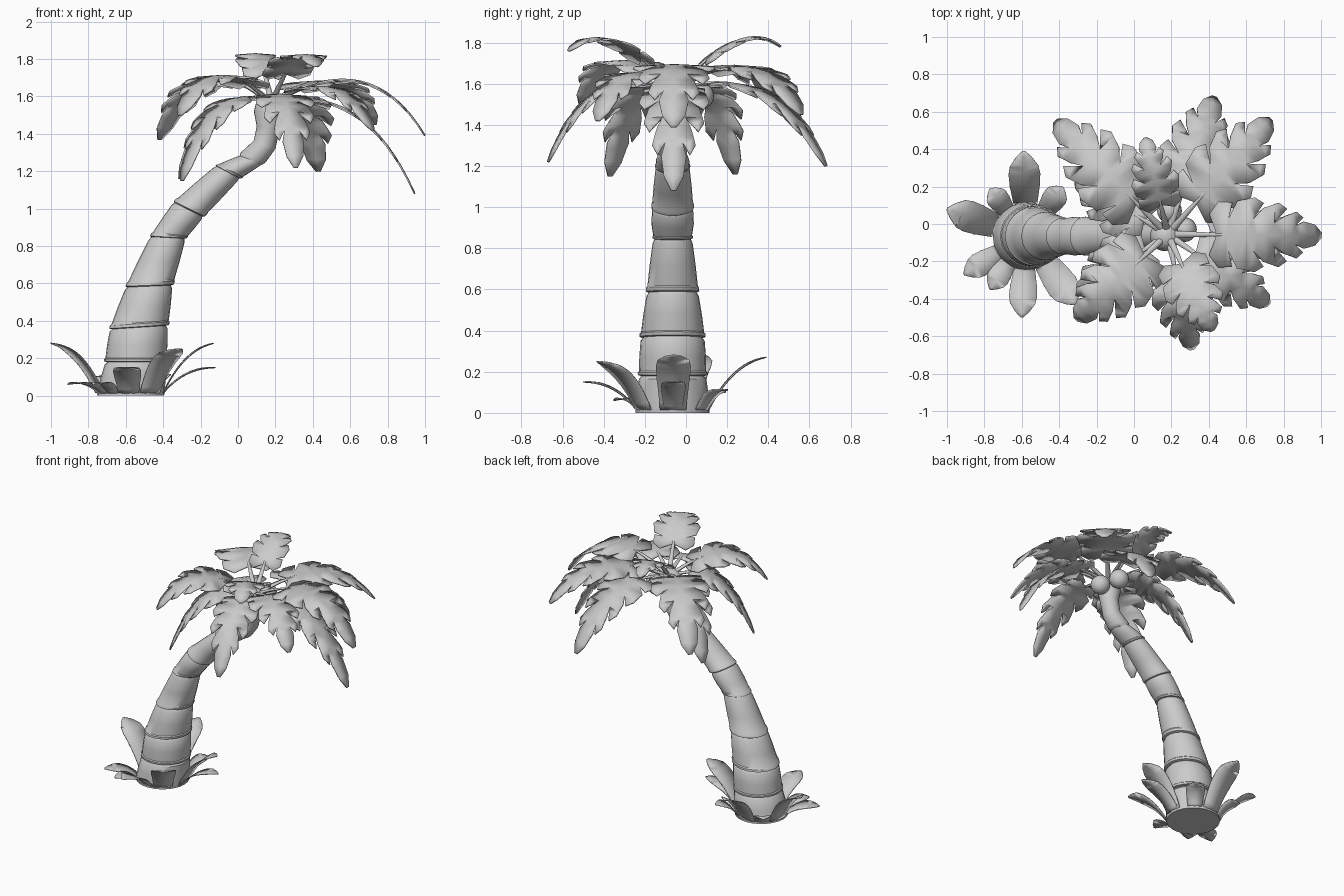
import bpy, bmesh, math
from mathutils import Vector

if "Cube" in bpy.data.objects:
    bpy.data.objects.remove(bpy.data.objects["Cube"])

YC = -0.065                      # trunk sits slightly towards the front
HEAD = Vector((0.18, -0.055, 1.56))


def make(name, bm, angle=35):
    bmesh.ops.recalc_face_normals(bm, faces=bm.faces)
    me = bpy.data.meshes.new(name)
    bm.to_mesh(me)
    bm.free()
    ob = bpy.data.objects.new(name, me)
    bpy.context.collection.objects.link(ob)
    bpy.ops.object.select_all(action='DESELECT')
    ob.select_set(True)
    bpy.context.view_layer.objects.active = ob
    bpy.ops.object.shade_smooth_by_angle(angle=math.radians(angle))
    return ob


def loft(bm, rings, n):
    """Skin a capped tube; each ring = (centre, axis u * radius, axis v * radius)."""
    loops = []
    for c, u, v in rings:
        loops.append([bm.verts.new(c + u * math.cos(2 * math.pi * k / n) + v * math.sin(2 * math.pi * k / n))
                      for k in range(n)])
    for a, b in zip(loops, loops[1:]):
        for k in range(n):
            bm.faces.new((a[k], a[(k + 1) % n], b[(k + 1) % n], b[k]))
    bm.faces.new(loops[0][::-1])
    bm.faces.new(loops[-1])


def bezier(p0, c, p1, s):
    return p0 * (1 - s) ** 2 + c * (2 * s * (1 - s)) + p1 * s * s


def blade(name, p0, c, p1, outline, width, s0, sag, thick):
    """Leaf blade: flat mirrored outline (t, half width), sliced into bands, then bent along a curve."""
    side = Vector((-(p1 - p0).y, (p1 - p0).x, 0)).normalized()
    bm = bmesh.new()
    pts = [(t, w) for t, w in outline] + [(t, -w) for t, w in reversed(outline)]
    bm.faces.new([bm.verts.new((t, w, 0)) for t, w in pts])

    def slice_at(co, no):
        bmesh.ops.bisect_plane(bm, geom=bm.verts[:] + bm.edges[:] + bm.faces[:], plane_co=co, plane_no=no)
    slice_at((0, 0, 0), (0, 1, 0))
    for k in range(1, 12):
        slice_at((k / 12, 0, 0), (1, 0, 0))
    bmesh.ops.triangulate(bm, faces=bm.faces)
    for v in bm.verts:
        t, w = v.co.x, v.co.y
        v.co = bezier(p0, c, p1, s0 + (1 - s0) * t) + side * w * width + Vector((0, 0, sag * abs(w)))
    ob = make(name, bm)
    mod = ob.modifiers.new("thickness", 'SOLIDIFY')
    mod.thickness = thick
    mod.offset = 0


# Trunk: seams given as left and right silhouette points (xl, zl, xr, zr)
seams = [(-.755, 0, -.395, 0), (-.71, .18, -.385, .18), (-.685, .355, -.375, .375),
         (-.60, .58, -.35, .59), (-.47, .85, -.28, .84), (-.345, 1.035, -.185, .955),
         (-.12, 1.23, .01, 1.16), (.01, 1.285, .14, 1.245)]


def ring(s, scale=1):
    c = Vector(((s[0] + s[2]) / 2, YC, (s[1] + s[3]) / 2))
    u = Vector((s[2] - s[0], 0, s[3] - s[1])) / 2 * scale
    return c, u, Vector((0, u.length * (1.12 if .9 < c.z < 1.25 else 1), 0))


def mix(a, b, t):
    return [p + (q - p) * t for p, q in zip(a, b)]


for i, (a, b) in enumerate(zip(seams, seams[1:])):
    bm = bmesh.new()
    lip = 1.0 if i == 0 else 1.04
    steps = [(0, .95 if i else 1), (.02, lip), (.09, lip + .01), (.12, 1.01), (.5, 1.02), (.92, 1.0), (1.0, .93)]
    loft(bm, [ring(mix(a, b, t), k) for t, k in steps], 24)
    make(f"trunk_segment_{i + 1}", bm)

# Crown of the trunk, bending upright into a rounded head
crown = [(.005, 1.27, .13, 1.235), (.015, 1.3, .15, 1.25), (.085, 1.365, .2, 1.32), (.1, 1.44, .225, 1.43),
         (.085, 1.52, .245, 1.52), (.1, 1.58, .24, 1.58), (.13, 1.605, .21, 1.605), (.16, 1.612, .18, 1.612)]
bm = bmesh.new()
loft(bm, [ring(s) for s in crown], 24)
make("trunk_crown", bm, 60)

# Coconuts
for i, p in enumerate([(.27, -.03, 1.51), (.19, .07, 1.54)]):
    bm = bmesh.new()
    bmesh.ops.create_uvsphere(bm, u_segments=20, v_segments=12, radius=.066)
    bmesh.ops.translate(bm, verts=bm.verts, vec=p)
    make(f"coconut_{i + 1}", bm, 60)

# Fronds: tip position, arch height (control z), half width, blade start along the arch
frond_outline = [(0, .08), (-.05, .55), (.02, .88), (.13, .86), (.1, .42), (.17, .9), (.32, 1.0),
                 (.4, .85), (.3, .4), (.4, .72), (.54, .86), (.62, .7), (.5, .32), (.6, .5),
                 (.72, .62), (.79, .46), (.7, .24), (.8, .36), (.92, .28), (1, .07)]
fronds = [((1.0, -.06, 1.39), 1.89, .2, .26), ((.945, -.06, 1.08), 1.70, .17, .25),
          ((.73, .56, 1.45), 1.85, .2, .22), ((.43, .68, 1.2), 1.74, .19, .25),
          ((.06, .46, 1.78), 1.94, .13, .25), ((-.42, .55, 1.37), 1.89, .2, .22),
          ((-.31, .24, 1.16), 1.72, .17, .2), ((-.30, -.37, 1.15), 1.72, .17, .2),
          ((-.31, -.51, 1.5), 1.89, .2, .2), ((.31, -.67, 1.22), 1.75, .16, .25),
          ((.42, -.57, 1.76), 1.95, .16, .25), ((.72, -.43, 1.42), 1.80, .17, .22)]
for i, (tip, cz, w, s0) in enumerate(fronds):
    p1 = Vector(tip)
    c = HEAD.lerp(p1, .64)
    c.z = cz
    blade(f"frond_{i + 1}", HEAD, c, p1, frond_outline, w, s0, -.01, .009)
    # tapering stalk running under the blade
    side = Vector((-(p1 - HEAD).y, (p1 - HEAD).x, 0)).normalized()
    rings = []
    for k in range(8):
        s = .4 * k / 7
        d = (bezier(HEAD, c, p1, s + .01) - bezier(HEAD, c, p1, s)).normalized()
        r = .02 * (1 - s * 2.2) + .001
        rings.append((bezier(HEAD, c, p1, s), side * r, d.cross(side) * r * .7))
    bm = bmesh.new()
    loft(bm, rings, 8)
    make(f"frond_stalk_{i + 1}", bm, 50)

# Leaves around the foot of the trunk: tip position, half width
leaf_outline = [(0, .75), (.2, .85), (.4, .95), (.6, 1), (.75, .9), (.9, .5), (1, .08)]
base = Vector((-.575, YC, .012))
leaves = [((-.59, .39, .27), .085), ((-1.0, .08, .28), .085), ((-.91, -.27, .06), .065),
          ((-.77, -.35, .06), .06), ((-.6, -.5, .15), .075), ((-.31, -.43, .25), .085),
          ((-.77, .19, .10), .06), ((-.38, .2, .11), .065), ((-.13, -.06, .28), .085),
          ((-.12, -.06, .15), .06)]
for i, (tip, w) in enumerate(leaves):
    p1 = Vector(tip)
    out = Vector((p1.x - base.x, p1.y - base.y, 0)).normalized()
    p0 = base + out * .175
    c = p0.lerp(p1, .4)
    c.z = p1.z * .72 + .04
    blade(f"base_leaf_{i + 1}", p0, c, p1, leaf_outline, w, 0, .006, .006)
